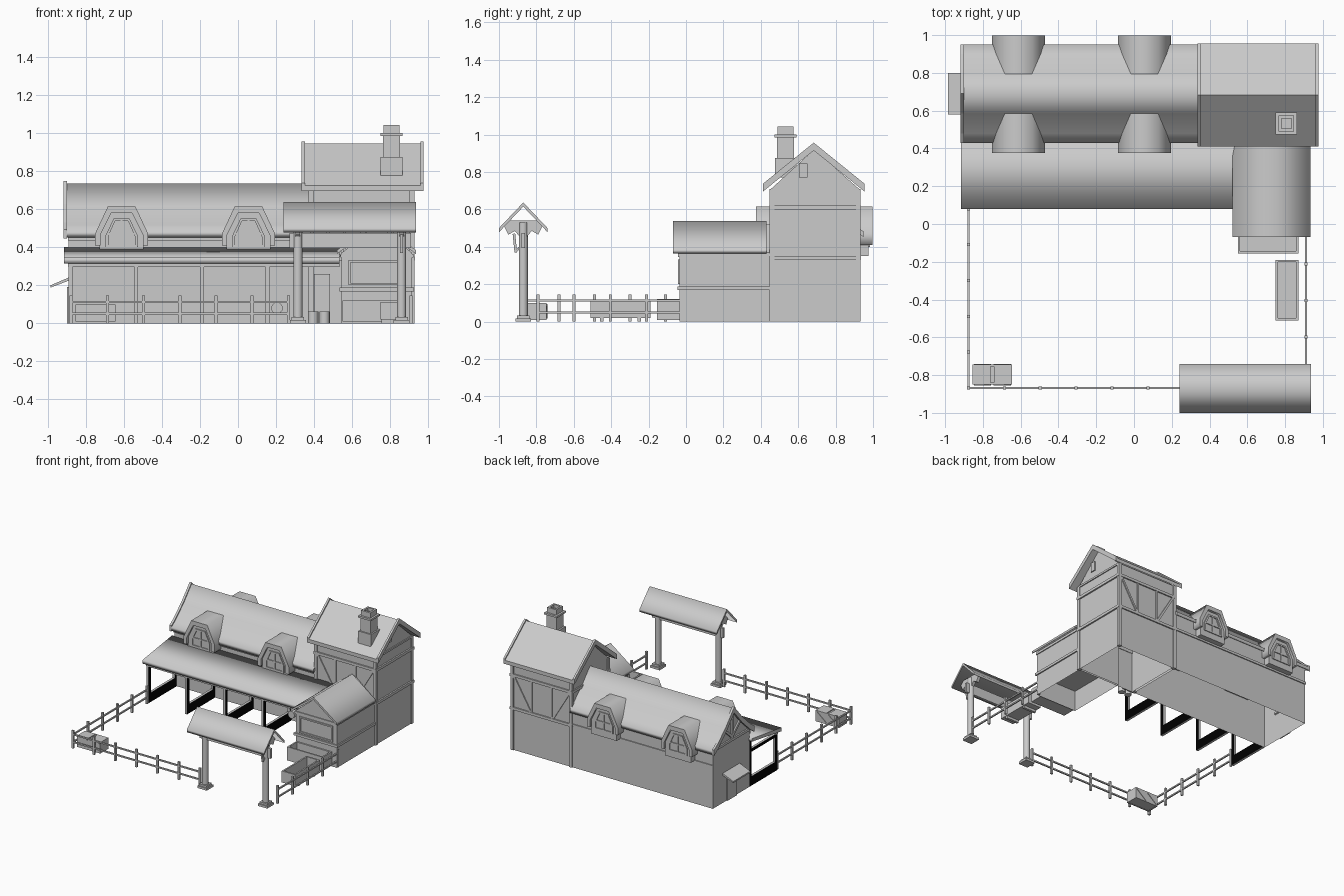
import bpy, bmesh, math
from mathutils import Vector

if "Cube" in bpy.data.objects:
    bpy.data.objects.remove(bpy.data.objects["Cube"])


def material(name, value):
    m = bpy.data.materials.new(name)
    m.use_nodes = True
    color = (value, value, value, 1)
    m.diffuse_color = color
    node = next(n for n in m.node_tree.nodes if n.type == "BSDF_PRINCIPLED")
    node.inputs["Base Color"].default_value = color
    return m


GREY = material("plain grey", 0.6)
BLACK = material("black", 0.0)


def finish(name, bm):
    bmesh.ops.recalc_face_normals(bm, faces=bm.faces)
    mesh = bpy.data.meshes.new(name)
    bm.to_mesh(mesh)
    bm.free()
    mesh.materials.append(GREY)
    ob = bpy.data.objects.new(name, mesh)
    bpy.context.collection.objects.link(ob)
    return ob


def prism(name, profile, axis, a, b, smooth=False, open_bottom=False):
    """Extrude a 2D outline along an axis; smooth rounds the sides' shading."""
    place = {"x": lambda p, t: (t, p[0], p[1]),
             "y": lambda p, t: (p[0], t, p[1]),
             "z": lambda p, t: (p[0], p[1], t)}[axis]
    bm = bmesh.new()
    ends = [[bm.verts.new(place(p, t)) for p in profile] for t in (a, b)]
    n = len(profile)
    for end in ends:
        bm.faces.new(end)
    for i in range(n):
        j = (i + 1) % n
        side = bm.faces.new((ends[0][i], ends[0][j], ends[1][j], ends[1][i]))
        side.smooth = smooth
    bmesh.ops.recalc_face_normals(bm, faces=bm.faces)
    if open_bottom:
        floor = [f for f in bm.faces if all(v.co.z < 0.001 for v in f.verts)]
        bmesh.ops.delete(bm, geom=floor, context="FACES_ONLY")
    return finish(name, bm)


def box(name, x0, x1, y0, y1, z0, z1):
    return prism(name, [(x0, y0), (x1, y0), (x1, y1), (x0, y1)], "z", z0, z1)


def beam(name, p, q, width=0.02):
    p, q = Vector(p), Vector(q)
    bm = bmesh.new()
    bmesh.ops.create_cube(bm, size=1)
    turn = (q - p).to_track_quat("Z", "Y")
    for v in bm.verts:
        size = Vector((v.co.x * width, v.co.y * width, v.co.z * (q - p).length))
        v.co = turn @ size + (p + q) / 2
    return finish(name, bm)


def cylinder(name, center, radius, height, axis="z", sides=16):
    bm = bmesh.new()
    bmesh.ops.create_cone(bm, cap_ends=True, segments=sides, radius1=radius,
                          radius2=radius, depth=height)
    for v in bm.verts:
        c = v.co.copy()
        v.co = Vector((c.x, c.z, c.y) if axis == "y" else c) + Vector(center)
    ob = finish(name, bm)
    for f in ob.data.polygons:
        f.use_smooth = len(f.vertices) == 4


def gable_roof(name, axis, a, b, mid, slope, thick, smooth=False, lift=0):
    """Roof slab from (distance, height) points running from eave to ridge."""
    top = [(mid - d, z + lift) for d, z in slope]
    top += [(mid + d, z + lift) for d, z in slope[-2::-1]]
    prism(name, top + [(u, z - thick) for u, z in top[::-1]], axis, a, b, smooth)


def frame(name, x0, x1, y0, y1, z0, z1, t=0.012):
    for y in (y0, y1 - t):
        box(name + "_long_side", x0, x1, y, y + t, z0, z1)
    for x in (x0, x1 - t):
        box(name + "_end", x, x + t, y0, y1, z0, z1)


def open_box(name, x0, x1, y0, y1, z0, z1, t=0.012):
    box(name + "_floor", x0, x1, y0, y1, z0, z0 + t)
    frame(name, x0, x1, y0, y1, z0, z1, t)


# Long stable with flared gable roof and edge boards
prism("stable_walls", [(0.455, 0), (0.925, 0), (0.925, 0.475), (0.69, 0.71),
                       (0.455, 0.475)], "x", -0.89, 0.4, open_bottom=True)
FLARE = [(0.26, 0.482), (0.21, 0.517), (0.105, 0.615), (0, 0.735)]
gable_roof("stable_roof", "x", -0.9, 0.38, 0.69, FLARE, 0.03, True)
gable_roof("stable_edge_board", "x", -0.918, -0.9, 0.69, FLARE, 0.048, lift=0.012)
box("stable_back_band", -0.895, 0.38, 0.925, 0.933, 0.335, 0.355)
box("stable_front_band", -0.895, 0.38, 0.446, 0.455, 0.435, 0.455)
box("stable_door", 0.4, 0.485, 0.447, 0.456, 0, 0.26)

# Timber pattern on the stable's end gable
for s in (-1, 1):
    beam("gable_brace", (-0.892, 0.69, 0.5), (-0.892, 0.69 + s * 0.1, 0.59))
beam("gable_post", (-0.892, 0.69, 0.48), (-0.892, 0.69, 0.7))
beam("gable_tie", (-0.892, 0.46, 0.475), (-0.892, 0.92, 0.475))

# Side door with small hood
prism("door_hood", [(-0.88, 0.245), (-0.985, 0.2), (-0.985, 0.188), (-0.88, 0.228)],
      "y", 0.58, 0.8)
box("side_door", -0.898, -0.89, 0.63, 0.75, 0, 0.19)


# Dormers on both roof slopes
def dormer(cx, face, s):
    def arch(w, t, z0, z1, z2):
        return [(cx - w, z0), (cx - w, z1), (cx - t, z2),
                (cx + t, z2), (cx + w, z1), (cx + w, z0)]
    outer = arch(0.14, 0.072, 0.41, 0.47, 0.615)
    inner = arch(0.112, 0.055, 0.41, 0.465, 0.58)
    prism("dormer_roof", outer + inner[::-1], "y", face, 0.69 - s * 0.05, True)
    prism("dormer_body", arch(0.115, 0.058, 0.35, 0.465, 0.585), "y",
          face + s * 0.02, 0.69 - s * 0.05)
    pane = arch(0.085, 0.042, 0.4, 0.46, 0.55)
    hole = arch(0.07, 0.034, 0.412, 0.457, 0.538)
    prism("dormer_window_frame", pane + hole[::-1],
          "y", face + s * 0.012, face + s * 0.025)
    y0, y1 = sorted((face + s * 0.013, face + s * 0.024))
    box("dormer_sill", cx - 0.085, cx + 0.085, y0, y1, 0.4, 0.412)
    box("dormer_mullion", cx - 0.005, cx + 0.005, y0, y1, 0.41, 0.54)
    box("dormer_crossbar", cx - 0.075, cx + 0.075, y0, y1, 0.465, 0.475)


for cx in (-0.612, 0.055):
    dormer(cx, 0.375, 1)
    dormer(cx, 0.997, -1)

# Lean-to roof over the stalls
prism("porch_roof", [(0.08, 0.345), (0.46, 0.4), (0.46, 0.375), (0.08, 0.315)],
      "x", -0.915, 0.535, True)
box("porch_beam", -0.895, 0.535, 0.095, 0.12, 0.295, 0.33)

# Open stall dividers, black on their broad sides
for i in range(4):
    x = -0.89 + i * 0.345
    for part in ((0.095, 0.125, 0, 0.3), (0.43, 0.455, 0, 0.37),
                 (0.1, 0.455, 0, 0.075), (0.1, 0.455, 0.275, 0.3)):
        divider = box("stall_divider", x, x + 0.02, *part)
        divider.data.materials.append(BLACK)
        for f in divider.data.polygons:
            f.material_index = int(abs(f.normal.x) > 0.9)

# Tower with steep roof and timber bands
prism("tower_walls", [(0.455, 0), (0.925, 0), (0.925, 0.71), (0.685, 0.92),
                      (0.455, 0.71)], "x", 0.38, 0.92, open_bottom=True)
STEEP = [(0.272, 0.725), (0, 0.945)]
gable_roof("tower_roof", "x", 0.35, 0.96, 0.683, STEEP, 0.03)
for x in (0.335, 0.96):
    gable_roof("tower_edge_board", "x", x, x + 0.016, 0.683, STEEP, 0.042, lift=0.012)
for z in (0.34, 0.61):
    frame("tower_band", 0.37, 0.932, 0.444, 0.935, z - 0.011, z + 0.011, 0.015)
for x in (0.385, 0.915):
    for y in (0.459, 0.921):
        box("tower_corner_post", x - 0.013, x + 0.013, y - 0.013, y + 0.013, 0, 0.71)
for y in (0.455, 0.925):
    for x in (0.56, 0.74):
        beam("tower_stud", (x, y, 0.345), (x, y, 0.61), 0.016)
    beam("tower_brace", (0.4, y, 0.6), (0.55, y, 0.35), 0.016)
    beam("tower_brace", (0.9, y, 0.6), (0.75, y, 0.35), 0.016)
box("tower_vent", 0.92, 0.929, 0.605, 0.65, 0.77, 0.845)
box("tower_gable_tie", 0.92, 0.928, 0.46, 0.92, 0.7, 0.715)

# Chimney
box("chimney_collar", 0.748, 0.864, 0.475, 0.59, 0.77, 0.875)
box("chimney_stack", 0.762, 0.852, 0.486, 0.578, 0.78, 0.985)
box("chimney_cap", 0.75, 0.864, 0.474, 0.59, 0.985, 1.0)
open_box("chimney_top", 0.766, 0.848, 0.49, 0.574, 1.0, 1.042, 0.015)

# Front extension with cross gable
prism("annex_walls", [(0.545, 0), (0.545, 0.37), (0.73, 0.52), (0.915, 0.37),
                      (0.915, 0)], "y", -0.035, 0.47, open_bottom=True)
gable_roof("annex_roof", "y", -0.07, 0.43, 0.728, [(0.207, 0.385), (0, 0.537)],
           0.02, True)
box("annex_band", 0.533, 0.925, -0.045, 0.455, 0.168, 0.188)
frame("annex_eave_band", 0.538, 0.922, -0.042, 0.455, 0.345, 0.365)
for x0, x1, z0, z1 in ((0.58, 0.88, 0.2, 0.212), (0.58, 0.88, 0.32, 0.332),
                       (0.58, 0.592, 0.2, 0.332), (0.868, 0.88, 0.2, 0.332)):
    box("annex_window_frame", x0, x1, -0.044, -0.035, z0, z1)
open_box("feed_bin", 0.55, 0.87, -0.155, -0.035, 0.01, 0.12)

# Water trough on feet
open_box("trough", 0.75, 0.87, -0.51, -0.19, 0.02, 0.113)
for y in (-0.46, -0.26):
    box("trough_foot", 0.755, 0.865, y, y + 0.02, 0, 0.02)

# Roofed gateway
gable_roof("gate_roof", "x", 0.24, 0.937, -0.87, [(0.13, 0.5), (0, 0.637)],
           0.022, True)
box("gate_beam", 0.27, 0.91, -0.88, -0.86, 0.395, 0.475)
for x in (0.315, 0.86):
    cylinder("gate_post", (x, -0.87, 0.265), 0.024, 0.53)
    box("gate_post_base", x - 0.042, x + 0.042, -0.912, -0.828, 0, 0.018)
    box("gate_post_plinth", x - 0.033, x + 0.033, -0.903, -0.837, 0.018, 0.033)
    prism("gate_bracket", [(-0.975, 0.515), (-0.95, 0.465), (-0.915, 0.485),
                           (-0.89, 0.455), (-0.85, 0.455), (-0.825, 0.485),
                           (-0.79, 0.465), (-0.765, 0.515), (-0.8, 0.54),
                           (-0.94, 0.54)], "x", x - 0.012, x + 0.012)
beam("gate_hook", (0.86, -0.92, 0.47), (0.86, -0.91, 0.37), 0.014)
beam("gate_hook_stay", (0.86, -0.91, 0.375), (0.86, -0.885, 0.4), 0.012)


# Post and rail fence around the yard
def fence(p, q, count):
    p, q = Vector(p), Vector(q)
    for i in range(count + 1):
        c = p.lerp(q, i / count)
        box("fence_post", c.x - 0.008, c.x + 0.008, c.y - 0.008, c.y + 0.008, 0, 0.145)
    for z in (0.05, 0.112):
        beam("fence_rail", (p.x, p.y, z), (q.x, q.y, z), 0.011)


fence((-0.877, 0.08, 0), (-0.877, -0.868, 0), 5)
fence((-0.877, -0.868, 0), (0.265, -0.868, 0), 6)
fence((0.91, -0.79, 0), (0.91, -0.02, 0), 4)

# Double crate with braced sides in the yard corner
frame("crate_wall", -0.855, -0.645, -0.85, -0.745, 0.01, 0.1, 0.01)
box("crate_lid", -0.85, -0.65, -0.845, -0.75, 0.012, 0.092)
for x in (-0.845, -0.74):
    box("crate_panel", x, x + 0.085, -0.84, -0.755, 0.09, 0.1)
    for y in (-0.85, -0.745):
        beam("crate_brace", (x, y, 0.02), (x + 0.085, y, 0.09), 0.009)

# Barrels and a round bucket by the stable wall
for x in (0.395, 0.455):
    cylinder("barrel", (x, 0.4, 0.031), 0.027, 0.062)
cylinder("round_bucket", (0.205, 0.42, 0.08), 0.03, 0.06, "y")
